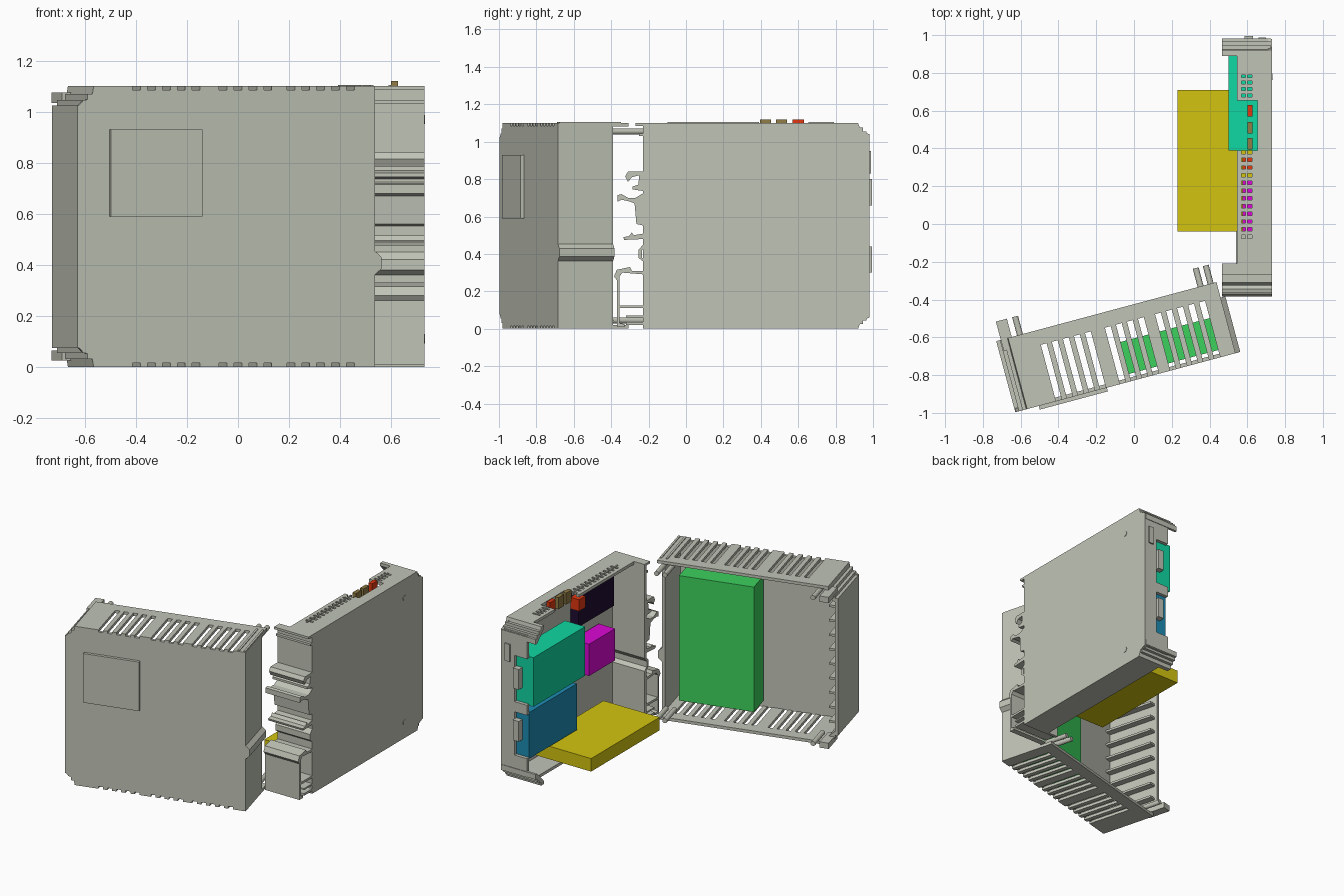
import bpy, bmesh, math
from mathutils import Matrix, Vector

if "Cube" in bpy.data.objects:
    bpy.data.objects.remove(bpy.data.objects["Cube"])

TILT = Matrix.Rotation(math.radians(15), 4, 'Z')   # the cover half is swung open
FLAT = Matrix.Identity(4)

def material(name, r, g, b):
    m = bpy.data.materials.new(name)
    m.diffuse_color = (r, g, b, 1)
    m.use_nodes = True
    m.node_tree.nodes["Principled BSDF"].inputs["Base Color"].default_value = m.diffuse_color
    return m

GREY = material("housing_grey", .53, .55, .47)
YELLOW = material("yellow", .65, .55, .005)
TEAL = material("teal", .005, .68, .36)
BLUE = material("blue", .012, .26, .45)
GREEN = material("green", .045, .64, .11)
MAGENTA = material("magenta", .70, .002, .66)
PURPLE = material("dark_purple", .013, .004, .032)
RED = material("red", .75, .038, .005)
BROWN = material("brown", .28, .20, .06)

def finish(name, bm, mat, frame):
    bmesh.ops.recalc_face_normals(bm, faces=bm.faces)
    bm.transform(frame)
    me = bpy.data.meshes.new(name)
    bm.to_mesh(me)
    bm.free()
    me.materials.append(mat)
    ob = bpy.data.objects.new(name, me)
    bpy.context.collection.objects.link(ob)
    return ob

def boxes(name, ranges, mat=GREY, frame=FLAT):
    """One object from boxes given as (x0, x1, y0, y1, z0, z1)."""
    bm = bmesh.new()
    for x0, x1, y0, y1, z0, z1 in ranges:
        m = Matrix.Translation(((x0+x1)/2, (y0+y1)/2, (z0+z1)/2)) @ Matrix.Diagonal((x1-x0, y1-y0, z1-z0, 1))
        bmesh.ops.create_cube(bm, size=1, matrix=m)
    return finish(name, bm, mat, frame)

def prism(name, pts, axis, lo, hi, mat=GREY, frame=FLAT):
    """Extrude a profile: axis x takes (y, z) points, axis y takes (x, z)."""
    bm = bmesh.new()
    place = (lambda a, b: (lo, a, b)) if axis == 'x' else (lambda a, b: (a, lo, b))
    f = bm.faces.new([bm.verts.new(place(a, b)) for a, b in pts])
    ext = bmesh.ops.extrude_face_region(bm, geom=[f])
    step = Vector((hi-lo, 0, 0)) if axis == 'x' else Vector((0, hi-lo, 0))
    bmesh.ops.translate(bm, vec=step, verts=[v for v in ext['geom'] if isinstance(v, bmesh.types.BMVert)])
    return finish(name, bm, mat, frame)

def rod(name, centre, radius, length, axis, frame=FLAT):
    bm = bmesh.new()
    rot = Matrix.Rotation(math.pi/2, 4, 'Y' if axis == 'x' else 'X')
    bmesh.ops.create_cone(bm, cap_ends=True, segments=16, radius1=radius, radius2=radius,
                          depth=length, matrix=Matrix.Translation(centre) @ rot)
    return finish(name, bm, GREY, frame)

def mirrored(pts):
    return [(a, 1.1 - b) for a, b in pts]

# ---------- swung-open cover half (local u, v, z) ----------
F, B = -.80, -.41
cover = [(.342, .015), (-.795, .015), (-.81, .05), (-.84, .055), (-.865, .08)]
prism("cover_face", cover + mirrored(cover)[::-1], 'y', F, F+.02, frame=TILT)
boxes("cover_raised_panel", [(-.736, -.363, F-.02, F, .59, .93)], frame=TILT)
boxes("cover_outer_end_wall", [(-.865, -.845, F, B, .10, 1.0)], frame=TILT)
boxes("cover_inner_end_wall", [(.322, .342, F, -.495, 0, 1.1)], frame=TILT)
prism("cover_end_rib", [(.34, .36), (.368, .385), (.368, .43), (.34, .455)], 'y', F, -.495, frame=TILT)

# slotted top and bottom walls: bars between the vent slots
slots = [-.626+.0605*i for i in range(5)] + [-.275+.0605*i for i in range(4)] + [.0+.0605*i for i in range(5)]
bars, start = [], -.80
for s in slots:
    bars.append((start, s-.016))
    start = s+.016
bars.append((start, .342))
for name, z0 in (("cover_top_vents", 1.08), ("cover_bottom_vents", 0)):
    boxes(name, [(a, b, F, -.49, z0, z0+.02) for a, b in bars]
          + [(-.80, .342, -.49, B, z0, z0+.02)], frame=TILT)

# stepped corners, hooks and locating pins
step = [(-.865, .11), (-.865, .075), (-.845, .075), (-.845, .055), (-.825, .055), (-.825, .03),
        (-.805, .03), (-.80, 0), (-.775, 0), (-.775, .02), (-.79, .05), (-.84, .10)]
for tag, f in (("bottom", lambda p: p), ("top", mirrored)):
    prism(f"cover_{tag}_stepped_corner", f(step), 'y', F, B, frame=TILT)
    z = f([(0, .045)])[0][1]
    boxes(f"cover_{tag}_hook", [(-.84, -.78, B-.06, -.31, z-.02, z+.02)], frame=TILT)
    for u in (-.735, .255, .31):
        rod(f"cover_{tag}_pin", (u, -.40, z), .016, .18, 'y', TILT)
    boxes(f"cover_{tag}_ridges", [(u, u+.014, F+.01, -.45, min(z, 1.1-z)-.045 if tag == "bottom" else 1.09,
          .01 if tag == "bottom" else 1.105) for u in (.285, .325)], frame=TILT)
boxes("cover_inside_ribs", [(-.85, -.80, F+.02, B-.02, .15+.1*i, .165+.1*i) for i in range(9)], frame=TILT)
boxes("green_module", [(-.24, .26, -.76, -.585, .065, .93)], GREEN, TILT)

# ---------- base half ----------
edge = [(-.23, 0), (.92, 0), (.935, .04), (.98, .06)]
prism("base_side_plate", edge + mirrored(edge)[::-1], 'x', .71, .73)
boxes("base_bottom_wall", [(.54, .72, -.23, .92, 0, .02)])
for z in (.11, .97):
    rod("plate_screw_cap", (.7305, .78, z), .018, .005, 'x')

# top wall with small vents and an indicator opening
top = [(.655, .72, -.23, .92, 1.08, 1.1), (.545, .655, .79, .92, 1.08, 1.1), (.545, .655, -.23, -.10, 1.08, 1.1)]
for y0, y1, n in ((-.10, .39, 12), (.655, .79, 4)):
    pitch = (y1-y0)/n
    top += [(.545, .57, y0, y1, 1.08, 1.1), (.625, .655, y0, y1, 1.08, 1.1)]
    top += [(.57, .625, y0+i*pitch, y0+(i+.55)*pitch, 1.08, 1.1) for i in range(n)]
    top += [(.59, .60, y0, y1, 1.08, 1.105)]
boxes("base_top_wall", top)

# rear end wall with two windows for connectors
boxes("base_rear_wall", [(.63, .72, .955, .978, .06, 1.04), (.535, .63, .955, .978, .06, .19),
                         (.535, .63, .955, .978, .49, .56), (.535, .63, .955, .978, .88, 1.04)])
boxes("rear_connectors", [(.585, .63, .94, .995, .30, .44), (.585, .63, .94, .995, .66, .80),
                          (.66, .70, .97, .988, .83, .95)])
corner = [(.89, 0), (.92, 0), (.925, .025), (.945, .025), (.945, .045), (.965, .045), (.965, .065),
          (.982, .065), (.982, .10), (.965, .10), (.93, .065), (.89, .02)]
for tag, f in (("bottom", lambda p: p), ("top", mirrored)):
    prism(f"base_{tag}_stepped_corner", f(corner), 'x', .465, .725)

# rail-mount end: wall plus extruded hook profiles
prism("rail_wall", [(-.21, 0), (-.23, 0), (-.23, .36), (-.255, .38), (-.255, .42), (-.23, .45),
                    (-.23, 1.1), (-.21, 1.1), (-.21, .45), (-.235, .42), (-.235, .38), (-.21, .36)], 'x', .465, .73)
hooks = {
    "rail_upper_lip": [(-.22, .84), (-.31, .84), (-.325, .815), (-.31, .785), (-.29, .81), (-.25, .82), (-.22, .82)],
    "rail_upper_arm": [(-.22, .82), (-.25, .82), (-.255, .77), (-.285, .76), (-.285, .745), (-.22, .735)],
    "rail_hook": [(-.22, .73), (-.27, .70), (-.31, .70), (-.345, .72), (-.365, .715), (-.365, .68),
                  (-.345, .69), (-.30, .68), (-.275, .67), (-.265, .56), (-.22, .55)],
    "rail_shelf": [(-.22, .51), (-.28, .50), (-.29, .515), (-.305, .495), (-.335, .49), (-.33, .475), (-.22, .48)],
}
for name, pts in hooks.items():
    prism(name, pts, 'x', .465, .73)
prism("rail_foot_shell", [(-.22, .31), (-.29, .31), (-.30, .33), (-.37, .315), (-.385, .28), (-.37, .26),
      (-.37, .01), (-.33, .01), (-.33, .025), (-.355, .03), (-.355, .28), (-.34, .30), (-.22, .29)], 'x', .465, .73)
boxes("rail_foot_shelves", [(.465, .73, -.36, -.22, .11, .125), (.465, .73, -.32, -.22, .02, .035),
                            (.465, .73, -.32, -.22, .06, .07)])
boxes("rail_upper_tabs", [(.465, .73, -.27, -.22, 1.085, 1.1), (.465, .73, -.25, -.22, 1.03, 1.045)])

# ---------- circuit modules in the base ----------
boxes("yellow_board", [(.23, .66, -.04, .71, .08, .17)], YELLOW)
boxes("blue_module", [(.535, .66, .43, .955, .18, .50)], BLUE)
boxes("teal_module", [(.50, .655, .39, .955, .55, .89)], TEAL)
boxes("magenta_module", [(.575, .70, -.045, .24, .47, .69)], MAGENTA)
boxes("dark_module", [(.64, .70, -.125, .265, .80, 1.04)], PURPLE)

# indicators in the top opening
for name, y, mat in (("brown_indicator_a", .395, BROWN), ("brown_indicator_b", .48, BROWN), ("red_indicator", .57, RED)):
    boxes(name, [(.60, .627, y, y+.06, 1.04, 1.12)], mat)
boxes("red_inner_part", [(.575, .64, .28, .35, .96, 1.04)], RED)
